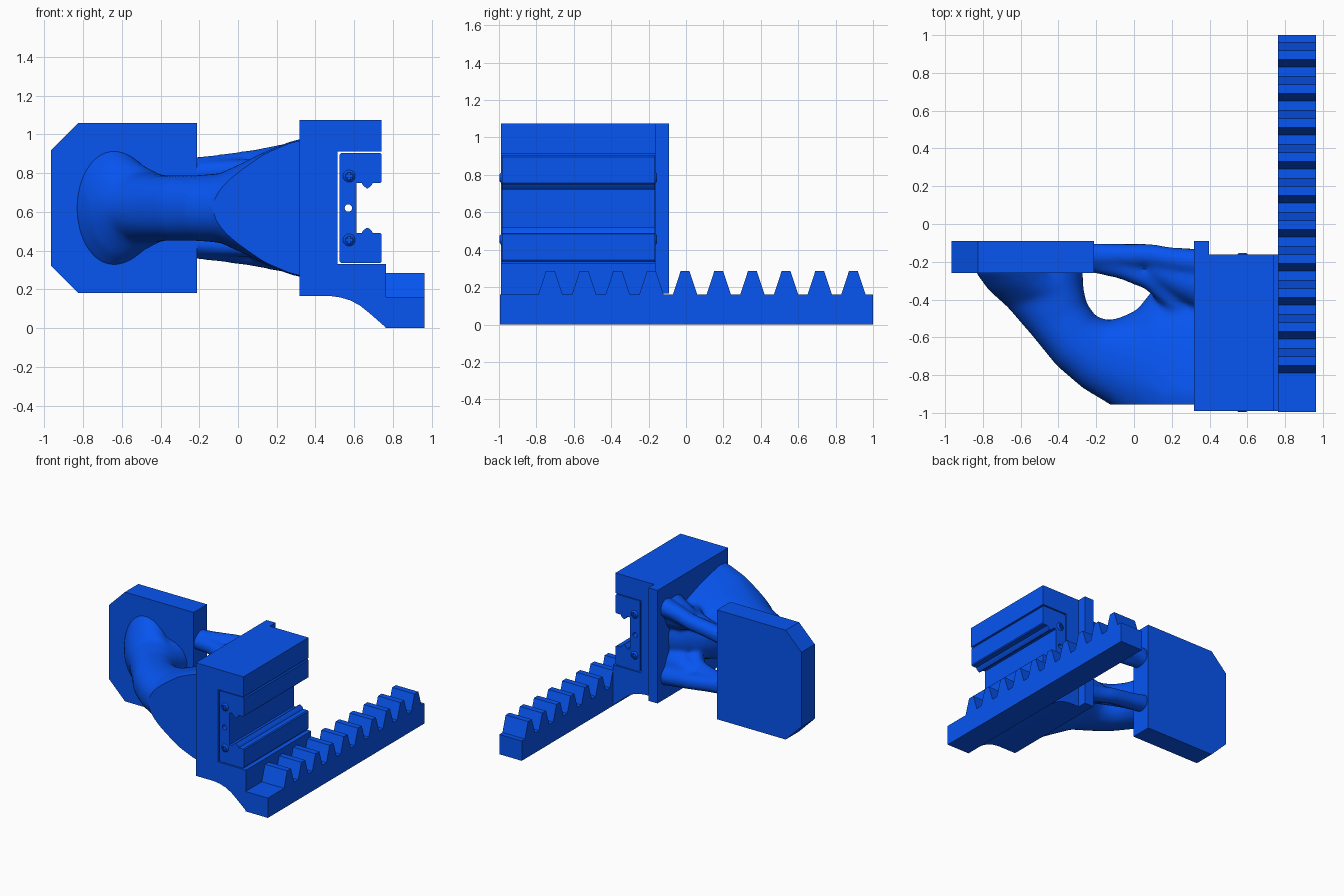
import bpy, bmesh
from math import cos, sin, pi, copysign
from mathutils import Vector

if "Cube" in bpy.data.objects:
    bpy.data.objects.remove(bpy.data.objects["Cube"])

blue = bpy.data.materials.new("blue")
blue.diffuse_color = (0.002, 0.09, 0.88, 1)
blue.use_nodes = True
blue.node_tree.nodes["Principled BSDF"].inputs["Base Color"].default_value = blue.diffuse_color
MID = 0.62  # height of the mirror plane of bracket and bearing


def to_object(bm, name):
    bmesh.ops.recalc_face_normals(bm, faces=bm.faces[:])
    me = bpy.data.meshes.new(name)
    bm.to_mesh(me)
    bm.free()
    ob = bpy.data.objects.new(name, me)
    bpy.context.collection.objects.link(ob)
    me.materials.append(blue)
    return ob


def prism(name, pts, lo, hi, axis="y"):
    """Extrude a profile: (x, z) points along y, or (y, z) points along x."""
    bm = bmesh.new()
    place = (lambda p, t: (p[0], t, p[1])) if axis == "y" else (lambda p, t: (t, p[0], p[1]))
    a, b = ([bm.verts.new(place(p, t)) for p in pts] for t in (lo, hi))
    bm.faces.new(a)
    bm.faces.new(b[::-1])
    for i in range(len(pts)):
        j = (i + 1) % len(pts)
        bm.faces.new((a[i], a[j], b[j], b[i]))
    return to_object(bm, name)


def rect(x0, x1, z0, z1):
    return [(x0, z0), (x1, z0), (x1, z1), (x0, z1)]


def cylinder(name, x, y, z, r1, r2, depth, segs=24):
    bm = bmesh.new()
    bmesh.ops.create_cone(bm, cap_ends=True, segments=segs, radius1=r1, radius2=r2, depth=depth)
    for v in bm.verts:
        v.co = (x + v.co.x, y - v.co.z, z + v.co.y)
    return to_object(bm, name)


def bake(ob):
    """Replace the mesh by its modified result."""
    dg = bpy.context.evaluated_depsgraph_get()
    me = bpy.data.meshes.new_from_object(ob.evaluated_get(dg))
    ob.modifiers.clear()
    ob.data = me


def cut(ob, cutter):
    m = ob.modifiers.new("cut", "BOOLEAN")
    m.operation, m.object, m.solver = "DIFFERENCE", cutter, "EXACT"
    bake(ob)
    bpy.data.objects.remove(cutter)


def loft(bm, sections, n=32):
    """Sections: (end_a, end_b, half_height, squareness, taper towards end_b)."""
    rings = []
    for a, b, h, e, k in sections:
        a, b = Vector(a), Vector(b)
        ring = []
        for i in range(n):
            t = 2 * pi * i / n
            c, s = (copysign(abs(f) ** e, f) for f in (cos(t), sin(t)))
            up = h * s * (1 - k * max(0, c + 0.3))
            ring.append(bm.verts.new((a + b) / 2 + (b - a) / 2 * c + Vector((0, 0, up))))
        rings.append(ring)
    for p, q in zip(rings, rings[1:]):
        for i in range(n):
            j = (i + 1) % n
            bm.faces.new((p[i], p[j], q[j], q[i]))
    bm.faces.new(rings[0][::-1])
    bm.faces.new(rings[-1])


# mounting plate with clipped corners
prism("mounting_plate", [(-0.965, 0.32), (-0.825, 0.18), (-0.213, 0.18), (-0.213, 1.06),
                         (-0.825, 1.06), (-0.965, 0.92)], -0.26, -0.09)

# carriage with curved foot, and its rear flange
prism("carriage", [(0.317, 0.165), (0.48, 0.165), (0.53, 0.158), (0.58, 0.143), (0.63, 0.116),
                   (0.68, 0.076), (0.765, 0.002), (0.765, 0.33), (0.515, 0.33), (0.515, 0.912),
                   (0.742, 0.912), (0.742, 1.075), (0.317, 1.075)], -0.99, -0.162)
prism("carriage_flange", rect(0.317, 0.398, 0.165, 1.075), -0.165, -0.09)

# toothed rack
teeth = [(-0.995, 0), (-0.995, 0.16)]
for i in range(10):
    c = -0.725 + 0.18 * i
    teeth += [(c - 0.065, 0.16), (c - 0.024, 0.285), (c + 0.024, 0.285), (c + 0.065, 0.16)]
prism("rack", teeth + [(1, 0.16), (1, 0)], 0.763, 0.963, "x")

# linear bearing: upper half profile mirrored about the middle, with a lubrication hole
half = [(0.613, 0.13), (0.638, 0.13), (0.646, 0.117), (0.664, 0.102), (0.672, 0.102),
        (0.69, 0.117), (0.697, 0.13), (0.735, 0.13), (0.742, 0.137),
        (0.742, 0.275), (0.735, 0.285), (0.535, 0.285), (0.525, 0.275)]
bearing = prism("bearing_block", [(x, MID + z) for x, z in half]
                + [(x, MID - z) for x, z in half[::-1]], -0.985, -0.165)
cut(bearing, cylinder("hole_cutter", 0.57, -0.57, MID, 0.019, 0.019, 1))

# cross-head screws on both bearing ends
for side, y in (("front", -0.987), ("rear", -0.163)):
    out = -1 if side == "front" else 1
    for level, z in (("upper", MID + 0.165), ("lower", MID - 0.165)):
        radii = (0.039, 0.02) if out < 0 else (0.02, 0.039)
        screw = cylinder(f"{side}_{level}_screw", 0.574, y, z, *radii, 0.018)
        for w, h in ((0.018, 0.005), (0.005, 0.018)):
            cut(screw, prism("slot_cutter", rect(0.574 - w, 0.574 + w, z - h, z + h),
                             *sorted((y + out * 0.001, y + out * 0.03))))

# organic arm: limb as outer edge, inner edge, half height, squareness, taper
limb = [((-0.85, -0.17), (-0.47, -0.15), 0.31, 1, 0), ((-0.835, -0.26), (-0.45, -0.22), 0.31, 1, 0),
        ((-0.77, -0.35), (-0.37, -0.27), 0.26, 1, 0.1), ((-0.67, -0.44), (-0.27, -0.33), 0.185, 1, 0),
        ((-0.54, -0.59), (-0.25, -0.42), 0.17, 0.9, 0), ((-0.41, -0.75), (-0.20, -0.49), 0.17, 0.9, 0),
        ((-0.27, -0.87), (-0.13, -0.51), 0.17, 0.9, 0), ((-0.12, -0.96), (-0.06, -0.49), 0.18, 0.9, 0),
        ((0.03, -1.09), (0.02, -0.45), 0.24, 0.9, 0.1), ((0.17, -1.20), (0.09, -0.36), 0.30, 0.8, 0.25),
        ((0.29, -1.25), (0.22, -0.26), 0.35, 0.75, 0.35), ((0.40, -1.25), (0.40, -0.20), 0.385, 0.75, 0.35)]
# low fill between the foot and the opening
fill = [((-0.62, -0.17), (-0.27, -0.15), 0.16, 1, 0), ((-0.62, -0.35), (-0.27, -0.30), 0.17, 1, 0),
        ((-0.48, -0.50), (-0.26, -0.41), 0.15, 1, 0)]
bm = bmesh.new()
for part in (limb, fill):
    loft(bm, [((*a, MID), (*b, MID), h, e, k) for a, b, h, e, k in part])
# thin forked rods: (x, y, height above middle, radius), mirrored up and down
rods = [[(-0.26, -0.165, 0.19, 0.07), (-0.1, -0.165, 0.215, 0.062), (0.08, -0.165, 0.24, 0.062),
         (0.22, -0.19, 0.265, 0.065), (0.38, -0.21, 0.28, 0.08)],
        [(-0.24, -0.195, 0.18, 0.06), (-0.08, -0.23, 0.19, 0.06), (0.06, -0.28, 0.19, 0.065),
         (0.16, -0.36, 0.16, 0.08), (0.28, -0.50, 0.12, 0.1)],
        [(0.08, -0.23, 0.21, 0.06), (0.2, -0.28, 0.20, 0.10), (0.40, -0.34, 0.20, 0.15)]]
for rod in rods:
    for s in (1, -1):
        loft(bm, [((x, y - r, MID + s * z), (x, y + r, MID + s * z), r, 1, 0)
                  for x, y, z, r in rod], 16)
arm = to_object(bm, "organic_arm")
m = arm.modifiers.new("remesh", "REMESH")
m.mode, m.voxel_size = "VOXEL", 0.016
m = arm.modifiers.new("smooth", "SMOOTH")
m.factor, m.iterations = 0.5, 12
bake(arm)
# trim flat at the front, the rear and inside the carriage wall
bm = bmesh.new()
bm.from_mesh(arm.data)
for co, no in (((0, -0.955, 0), (0, -1, 0)), ((0, -0.105, 0), (0, 1, 0)), ((0.325, 0, 0), (1, 0, 0))):
    res = bmesh.ops.bisect_plane(bm, geom=bm.verts[:] + bm.edges[:] + bm.faces[:],
                                 plane_co=co, plane_no=no, clear_outer=True)
    edges = [g for g in res["geom_cut"] if isinstance(g, bmesh.types.BMEdge)]
    bmesh.ops.holes_fill(bm, edges=edges, sides=0)
bm.to_mesh(arm.data)
bm.free()

# smooth rounded surfaces, keep hard edges
bpy.ops.object.select_all(action="DESELECT")
for ob in bpy.context.collection.objects:
    if ob.name == "organic_arm" or "screw" in ob.name or ob.name == "bearing_block":
        ob.select_set(True)
        bpy.context.view_layer.objects.active = ob
bpy.ops.object.shade_smooth_by_angle(angle=0.6)
